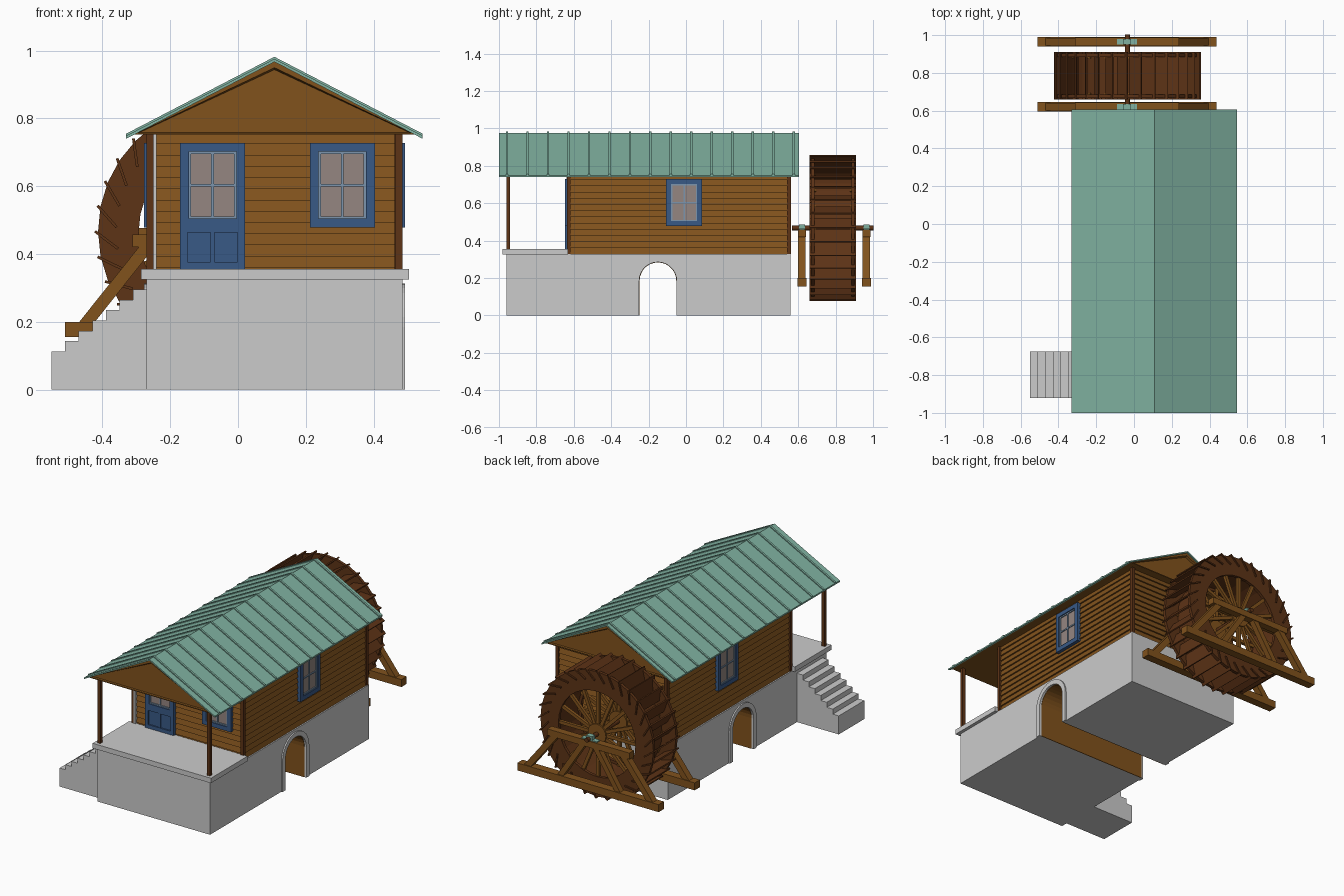
import bpy, bmesh
from math import pi, cos, sin, atan2, hypot
from mathutils import Matrix, Vector

if "Cube" in bpy.data.objects:
    bpy.data.objects.remove(bpy.data.objects["Cube"])

T, R = Matrix.Translation, Matrix.Rotation


def material(name, rgb):
    m = bpy.data.materials.new(name)
    m.diffuse_color = (*rgb, 1)
    m.use_nodes = True
    m.node_tree.nodes["Principled BSDF"].inputs["Base Color"].default_value = m.diffuse_color
    return m


WOOD = material("wood", (0.22, 0.085, 0.012))
DARK = material("dark_wood", (0.11, 0.033, 0.008))
GREEN = material("roof_green", (0.22, 0.45, 0.36))
BLUE = material("blue_paint", (0.04, 0.1, 0.24))
PALE = material("sash_blue", (0.2, 0.3, 0.42))
GLASS = material("glass", (0.3, 0.24, 0.22))


def finish(bm, name, mat=None):
    bmesh.ops.recalc_face_normals(bm, faces=bm.faces)
    me = bpy.data.meshes.new(name)
    bm.to_mesh(me)
    bm.free()
    ob = bpy.data.objects.new(name, me)
    bpy.context.collection.objects.link(ob)
    if mat:
        me.materials.append(mat)
    return ob


def box(bm, lo, hi, M=Matrix()):
    lo, hi = Vector(lo), Vector(hi)
    S = Matrix.Diagonal((*(hi - lo), 1))
    bmesh.ops.create_cube(bm, size=1, matrix=M @ T((lo + hi) / 2) @ S)


def boxes(name, mat, items, M=Matrix()):
    bm = bmesh.new()
    for lo, hi in items:
        box(bm, lo, hi, M)
    return finish(bm, name, mat)


def prism(bm, pts, axis, a, b):
    """Extrude a (y,z) profile along x or an (x,z) profile along y; returns end caps."""
    def at(p, d):
        return (d, p[0], p[1]) if axis == 'x' else (p[0], d, p[1])
    A = [bm.verts.new(at(p, a)) for p in pts]
    B = [bm.verts.new(at(p, b)) for p in pts]
    caps = [bm.faces.new(A), bm.faces.new(B)]
    n = len(pts)
    for i in range(n):
        j = (i + 1) % n
        bm.faces.new((A[i], A[j], B[j], B[i]))
    return caps


def beam(bm, p, q, y0, y1, th):
    """Straight timber between two (x,z) points."""
    dx, dz = q[0] - p[0], q[1] - p[1]
    M = T((p[0], 0, p[1])) @ R(-atan2(dz, dx), 4, 'Y')
    box(bm, (0, y0, -th / 2), (hypot(dx, dz), y1, th / 2), M)


# stone base with an arched tunnel
X0, X1 = -0.27, 0.485


def arch(r, n=14):
    pts = [(-0.15 - r * cos(pi * i / n), 0.185 + r * sin(pi * i / n)) for i in range(n + 1)]
    return [(-0.15 - r, 0)] + pts + [(-0.15 + r, 0)]


bm = bmesh.new()
prism(bm, [(-0.96, 0)] + arch(0.102) + [(0.56, 0), (0.56, 0.327), (-0.96, 0.327)], 'x', X0, X1)
finish(bm, "stone_base")
bm = bmesh.new()
prism(bm, arch(0.102) + arch(0.098)[::-1], 'x', X0 + 0.005, X1 - 0.005)
finish(bm, "tunnel_lining", WOOD)
bm = bmesh.new()
for a, b in ((X0 - 0.008, X0 + 0.01), (X1 - 0.01, X1 + 0.008)):
    prism(bm, arch(0.128) + arch(0.1)[::-1], 'x', a, b)
finish(bm, "arch_surrounds")

# porch slab and stairs
boxes("porch_slab", None, [((-0.287, -0.98, 0.325), (0.505, -0.63, 0.355))])
prof = [(X0, 0), (-0.55, 0)]
for i in range(7):
    z = 0.112 + i * 0.0305
    prof += [(-0.55 + i * 0.04, z), (-0.51 + i * 0.04, z)]
bm = bmesh.new()
prism(bm, prof, 'y', -0.92, -0.675)
finish(bm, "stairs")

# clapboard walls: stacked tapered courses
bm = bmesh.new()
n, z0, z1 = 13, 0.327, 0.757
h = (z1 - z0) / n
for i in range(n):
    rings = []
    for z, o in ((z0 + i * h, 0.0), (z0 + i * h + h, -0.009)):
        rings.append([bm.verts.new((x, y, z)) for x, y in (
            (-0.262 - o, -0.63 - o), (0.477 + o, -0.63 - o), (0.477 + o, 0.555 + o), (-0.262 - o, 0.555 + o))])
    A, B = rings
    bm.faces.new(A)
    bm.faces.new(B)
    for k in range(4):
        bm.faces.new((A[k], A[k - 1], B[k - 1], B[k]))
finish(bm, "clapboard_walls", WOOD)

# corner boards and porch posts
P = 0.02
boxes("corner_boards", DARK, [((x, y, z0), (x + P, y + P, z1))
                              for x in (X0 + 0.003, X1 - P - 0.003) for y in (-0.637, 0.541)])
boxes("grey_corner_trim", None, [((-0.25, -0.64, z0), (-0.24, -0.625, z1))])
boxes("porch_posts", DARK, [((x, -0.96, 0.35), (x + P, -0.94, 0.765)) for x in (X0, X1 - P)])

# gable block with recessed ends
XL, XM, XR = -0.33, 0.1075, 0.545
bm = bmesh.new()
caps = prism(bm, [(XL + 0.012, 0.752), (XM, 0.972), (XR - 0.012, 0.752)], 'y', -0.99, 0.597)
bmesh.ops.recalc_face_normals(bm, faces=bm.faces)
bmesh.ops.inset_individual(bm, faces=caps, thickness=0.022, depth=0)
bmesh.ops.inset_individual(bm, faces=caps, thickness=0.006, depth=-0.012)
finish(bm, "gable_and_ceiling", WOOD)


# metal roof sheets with standing seams
def chevron(top, t):
    d = 0.98 - top
    up = [(XL, 0.753 - d), (XM, top), (XR, 0.753 - d)]
    return up + [(x, z - t) for x, z in up[::-1]]


bm = bmesh.new()
prism(bm, chevron(0.976, 0.009), 'y', -1.0, 0.605)
for i in range(15):
    y = -0.957 + i * 0.1095
    prism(bm, chevron(0.982, 0.012), 'y', y - 0.006, y + 0.006)
finish(bm, "metal_roof", GREEN)


# windows and door, drawn facing -y around a local origin
def frame(w, h, t, y0, y1, cz=0.0):
    a, b, lo, hi = -w / 2, w / 2, cz - h / 2, cz + h / 2
    return [((a, y0, lo), (a + t, y1, hi)), ((b - t, y0, lo), (b, y1, hi)),
            ((a + t, y0, hi - t), (b - t, y1, hi)), ((a + t, y0, lo), (b - t, y1, lo + t))]


def window(name, M):
    boxes(name + "_frame", BLUE, frame(0.192, 0.25, 0.026, -0.016, 0.02), M)
    boxes(name + "_sash", PALE, frame(0.142, 0.2, 0.008, -0.01, 0.02) +
          [((-0.004, -0.01, -0.095), (0.004, 0, 0.095)), ((-0.066, -0.009, -0.004), (0.066, 0, 0.004))], M)
    boxes(name + "_glass", GLASS, [((-0.068, -0.004, -0.098), (0.068, 0.015, 0.098))], M)


FRONT = -0.63
window("front_window", T((0.308, FRONT, 0.603)))
window("right_window", T((0.477, -0.01, 0.603)) @ R(pi / 2, 4, 'Z'))
window("left_window", T((-0.262, -0.01, 0.603)) @ R(-pi / 2, 4, 'Z'))
window("door_window", T((-0.075, FRONT, 0.603)))
boxes("door_lower", BLUE, [((-0.096, -0.008, -0.25), (0.096, 0.015, -0.12))]
      + frame(0.192, 0.13, 0.022, -0.016, 0.01, -0.183)
      + [((-0.006, -0.014, -0.23), (0.006, 0, -0.12))], T((-0.075, FRONT, 0.603)))

# water wheel
C = T((-0.035, 0.785, 0.467))


def ring(bm, r0, r1, y0, y1, n=32):
    P = [[bm.verts.new(C @ Vector((r * cos(2 * pi * i / n), y, r * sin(2 * pi * i / n))))
          for r, y in ((r0, y0), (r1, y0), (r1, y1), (r0, y1))] for i in range(n)]
    for i in range(n):
        for k in range(4):
            bm.faces.new((P[i - 1][k - 1], P[i - 1][k], P[i][k], P[i][k - 1]))


bm = bmesh.new()
for s in (-1, 1):
    ring(bm, 0.258, 0.378, s * 0.108 - 0.009, s * 0.108 + 0.009)
ring(bm, 0.275, 0.285, -0.105, 0.105)
finish(bm, "wheel_rims", DARK)
bm = bmesh.new()
for i in range(32):
    M = C @ R(2 * pi * i / 32, 4, 'Y') @ T((0.387, 0, 0)) @ R(0.65, 4, 'Y')
    box(bm, (-0.085, -0.125, -0.004), (0, 0.125, 0.004), M)
finish(bm, "wheel_paddles", DARK)
bm = bmesh.new()
for s in (-1, 1):
    for i in range(16):
        box(bm, (0.03, s * 0.1 - 0.009, -0.01), (0.29, s * 0.1 + 0.009, 0.01), C @ R(2 * pi * i / 16, 4, 'Y'))
    bmesh.ops.create_cone(bm, cap_ends=True, segments=20, radius1=0.06, radius2=0.06, depth=0.034,
                          matrix=C @ T((0, s * 0.1, 0)) @ R(pi / 2, 4, 'X'))
finish(bm, "wheel_spokes", WOOD)
bm = bmesh.new()
bmesh.ops.create_cone(bm, cap_ends=True, segments=16, radius1=0.013, radius2=0.013, depth=0.435,
                      matrix=C @ R(pi / 2, 4, 'X'))
finish(bm, "wheel_axle", DARK)

# trestles and bearings either side of the wheel
CX = -0.037
bm = bmesh.new()
bearings = []
for y in (0.62, 0.965):
    box(bm, (CX - 0.473, y - 0.025, 0.155), (CX + 0.473, y + 0.025, 0.2))
    box(bm, (CX - 0.275, y - 0.022, 0.42), (CX + 0.275, y + 0.022, 0.458))
    for s in (-1, 1):
        beam(bm, (CX + s * 0.42, 0.185), (CX + s * 0.225, 0.43), y - 0.02, y + 0.02, 0.036)
        beam(bm, (CX + s * 0.2, 0.185), (CX + s * 0.04, 0.43), y - 0.017, y + 0.017, 0.032)
    bearings += [((CX - 0.052, y - 0.015, 0.456), (CX + 0.052, y + 0.015, 0.464)),
                 ((CX - 0.02, y - 0.015, 0.456), (CX + 0.02, y + 0.015, 0.486))]
finish(bm, "wheel_trestles", WOOD)
boxes("axle_bearings", GREEN, bearings)
